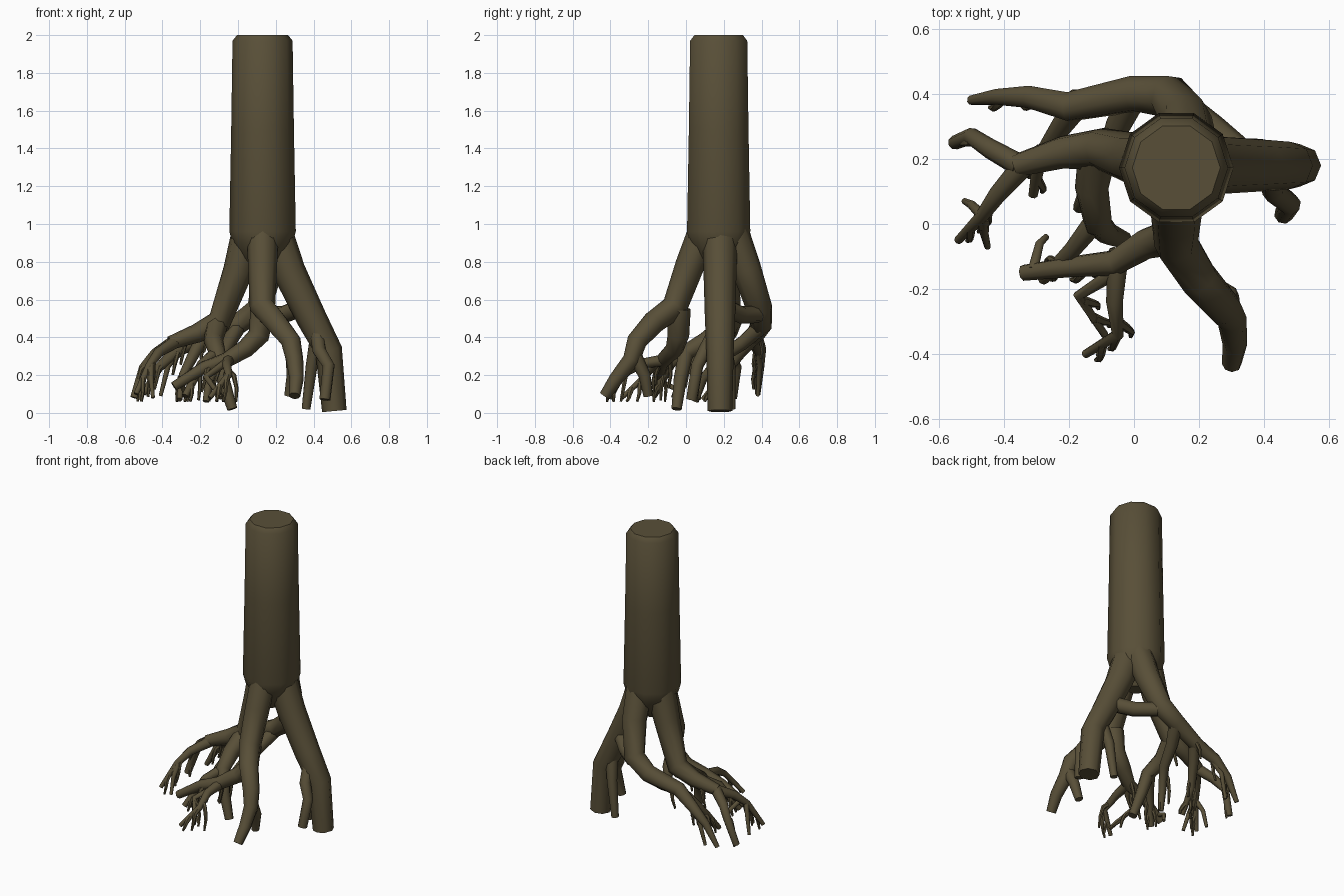
import bpy
import random
from mathutils import Vector

random.seed(4)

default_cube = bpy.data.objects.get("Cube")
if default_cube:
    bpy.data.objects.remove(default_cube, do_unlink=True)

bark = bpy.data.materials.new("dark olive bark")
bark.use_nodes = True
colour = (0.098, 0.078, 0.039, 1)
bark.diffuse_color = colour
bark.node_tree.nodes["Principled BSDF"].inputs["Base Color"].default_value = colour


def lerp(a, b, t):
    return a + (b - a) * t


def add_tube(curve, points, radii):
    """One tapered branch; points and radii are in hundredths of a unit."""
    spline = curve.splines.new("POLY")
    spline.points.add(len(points) - 1)
    spline.use_smooth = True
    for target, position, radius in zip(spline.points, points, radii):
        target.co = (*(Vector(position) / 100), 1)
        target.radius = radius / 100


def tube_object(name, branches, side_steps):
    """Mesh object made of several capped tubes."""
    curve = bpy.data.curves.new(name, "CURVE")
    curve.dimensions = "3D"
    curve.bevel_depth = 1
    curve.bevel_resolution = side_steps
    curve.use_fill_caps = True
    for points, radii in branches:
        add_tube(curve, points, radii)
    temporary = bpy.data.objects.new(name + "_path", curve)
    bpy.context.scene.collection.objects.link(temporary)
    bpy.context.view_layer.update()
    graph = bpy.context.evaluated_depsgraph_get()
    mesh = bpy.data.meshes.new_from_object(temporary.evaluated_get(graph))
    bpy.data.objects.remove(temporary, do_unlink=True)
    mesh.name = name
    mesh.materials.clear()
    mesh.materials.append(bark)
    result = bpy.data.objects.new(name, mesh)
    bpy.context.scene.collection.objects.link(result)
    bpy.ops.object.select_all(action="DESELECT")
    result.select_set(True)
    bpy.context.view_layer.objects.active = result
    bpy.ops.object.shade_smooth_by_angle(angle=1)


def branch(thick, thin, *points):
    """Branch whose radius shrinks evenly from thick to thin."""
    last = len(points) - 1
    return points, [lerp(thick, thin, i / last) for i in range(last + 1)]


def rootlets(parent, count):
    """Fine drooping twigs spread along the outer half of a branch."""
    points, radii = parent
    twigs = []
    for i in range(count):
        place = (len(points) - 1) * lerp(0.45, 0.9, (i + 0.5) / count)
        k = int(place)
        start = Vector(points[k]).lerp(Vector(points[k + 1]), place - k)
        along = (Vector(points[k + 1]) - Vector(points[k])).normalized()
        across = Vector((-along.y, along.x, 0)) * random.choice((-1, 1))
        elbow = start + along * 3 + across * random.uniform(2, 4)
        elbow.z = start.z - 3
        tip = elbow + along * 3 + across
        tip.z = max(6, start.z - random.uniform(12, 20))
        middle = elbow.lerp(tip, 0.5) + across
        twigs.append(branch(1.7, 0.7, start, elbow, middle, tip))
    return twigs


# Trunk: ten-sided column with a bevelled top, tapering into the roots
trunk_axis = (13, 17.3)
trunk_rings = {75: 5, 82: 11, 90: 16, 96: 17.6, 150: 16.6, 197: 15.9, 200: 13.5}
tube_object("trunk", [([(*trunk_axis, z) for z in trunk_rings],
                       list(trunk_rings.values()))], 3)

# East root: thick straight leg with two feet and a link to the north root
east = [
    branch(9.5, 6.5, (18, 18, 100), (27, 18, 75), (39, 18, 50), (48, 18, 33), (51, 18, 1)),
    branch(4, 3, (42, 15, 42), (43, 10, 33), (48, 6, 25), (46, 3, 7)),
    branch(4, 2.3, (42, 19, 40), (39, 23, 25), (36, 24, 2)),
    branch(5, 4.5, (34, 20, 56), (24, 29, 52), (13, 38, 52)),
]

# South root: front leg, its fork and the long side runner
south = branch(8.5, 3, (13, 11, 100), (13, 2, 78), (13, -6, 56), (20, -17, 48),
               (28, -26, 38), (30, -29, 28), (31, -37, 18), (30, -43, 9))
south_fork = branch(4, 2.5, (29, -28, 32), (29, -22, 20), (27, -20, 9))
runner = branch(6.5, 2.5, (13, -4, 55), (11, -4, 41), (4, -6, 34), (-6, -12, 28),
                (-18, -13, 24), (-34, -15, 14))
runner_fork = branch(3.2, 1.3, (-5, -11, 28), (-6, -24, 26), (-5, -34, 20), (-15, -40, 8))
runner_twig = branch(2.2, 1.2, (-6, -15, 27), (-17, -22, 19), (-9, -34, 8))
runner_hook = branch(1.6, 1, (-31, -14, 17), (-29, -6, 13), (-27, -4, 7))

# West root: outer forks and an inner root reaching forward
west = branch(9.5, 3.6, (7, 19, 100), (0, 20, 75), (-10, 23, 48), (-22, 22, 42), (-36, 18, 37))
west_back = branch(3.5, 2.2, (-35, 18, 37), (-44, 23, 31), (-50, 27, 24), (-55, 25, 8))
west_front = branch(3.5, 1.3, (-34, 18, 37), (-42, 9, 32), (-47, 2, 25), (-54, -5, 10))
west_hook = branch(1.7, 1, (-47, 3, 25), (-50, 6, 18), (-52, 7, 7))
west_spur = branch(1.7, 1, (-46, 2, 25), (-46, -3, 18), (-45, -7, 8))
inner = branch(6, 2.7, (-11, 23, 47), (-13, 11, 38), (-11, 0, 32), (-8, -3, 18), (-3, -5, 2))
inner_fork = branch(3.5, 1.8, (-11, 2, 32), (-19, -8, 26), (-28, -17, 9))

# North root: bends over behind the trunk and runs west
north = branch(9, 1.5, (17, 23, 100), (16, 32, 76), (11, 39, 55), (0, 40, 47),
               (-20, 36, 40), (-32, 39, 33), (-42, 39, 24), (-50, 38, 10))
north_fork = branch(4, 1.5, (-18, 36, 40), (-23, 29, 32), (-29, 20, 20), (-31, 9, 7))
north_inner = branch(4.5, 1.8, (0, 40, 46), (-5, 30, 37), (-9, 18, 29), (-15, 9, 18), (-17, 5, 6))
north_twig = branch(2, 1, (-28, 38, 35), (-37, 39, 25), (-41, 38, 9))

root_parts = {
    "east_root": (east, []),
    "south_root": ([south, south_fork], []),
    "south_runner": ([runner, runner_fork, runner_twig, runner_hook],
                     [(runner, 4), (runner_fork, 3), (runner_twig, 2)]),
    "west_root": ([west, west_back, west_front, west_hook, west_spur],
                  [(west_back, 2), (west_front, 3), (west, 2)]),
    "inner_root": ([inner, inner_fork], [(inner_fork, 2)]),
    "north_root": ([north, north_fork, north_inner, north_twig],
                   [(north, 3), (north_fork, 4), (north_inner, 2)]),
}
for name, (branches, parents) in root_parts.items():
    tube_object(name, branches, 2)
    if parents:
        twigs = [twig for parent, count in parents for twig in rootlets(parent, count)]
        tube_object(name + "_rootlets", twigs, 1)
